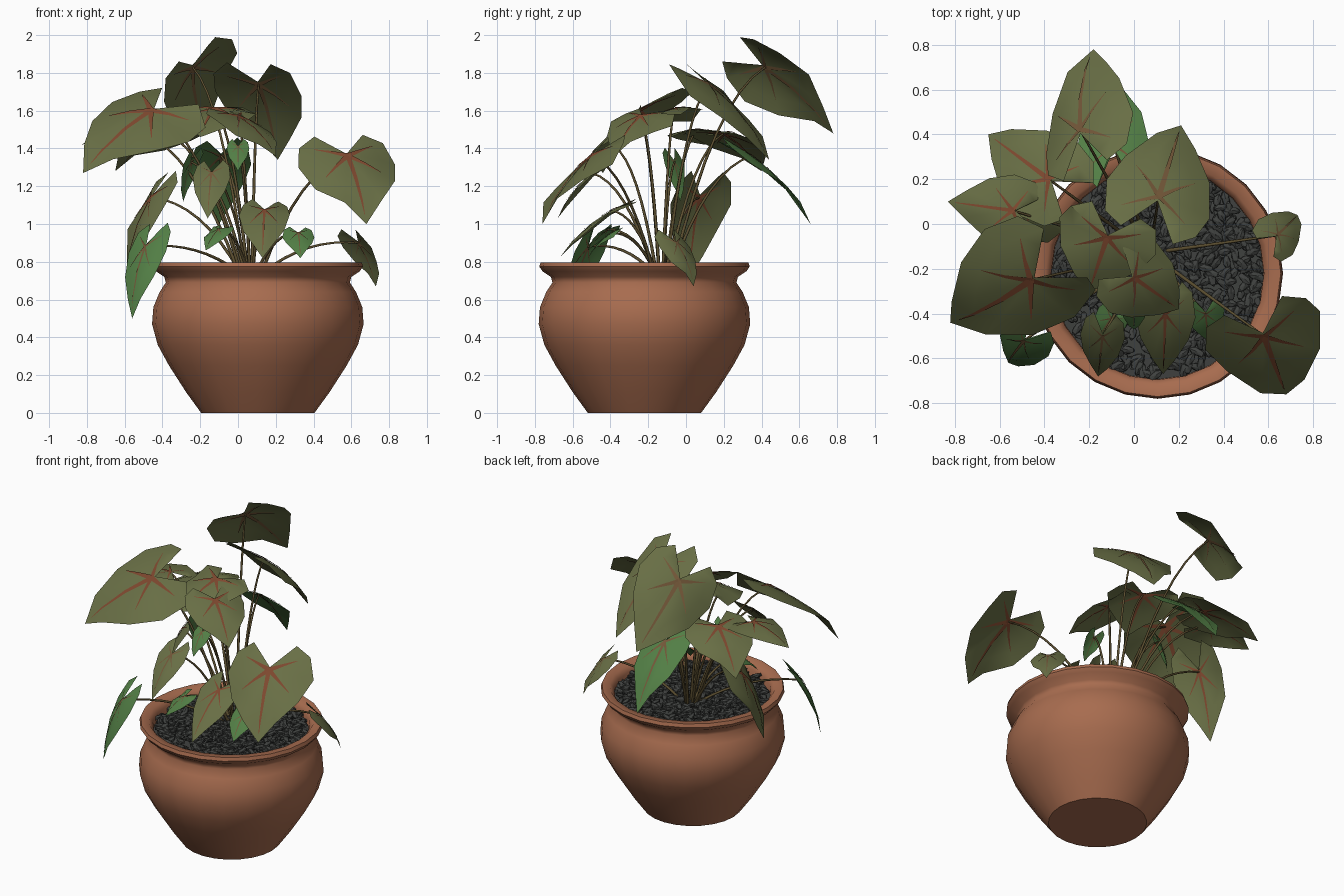
import bpy, bmesh, math, random
from mathutils import Vector, Matrix

random.seed(4)
if "Cube" in bpy.data.objects:
    bpy.data.objects.remove(bpy.data.objects["Cube"])

AXIS = Vector((0.105, -0.22, 0))      # pot centre
ROOT = Vector((0.07, -0.13, 0.74))    # where the stems gather


def material(name, r, g, b):
    m = bpy.data.materials.new(name)
    m.use_nodes = True
    m.diffuse_color = (r, g, b, 1)
    shader = m.node_tree.nodes["Principled BSDF"]
    shader.inputs["Base Color"].default_value = (r, g, b, 1)
    shader.inputs["Roughness"].default_value = 0.8
    return m


TERRACOTTA = material("terracotta", 0.39, 0.15, 0.078)
PEBBLE = material("dark pebble", 0.05, 0.053, 0.05)
OLIVE = material("olive leaf", 0.14, 0.158, 0.06)
GREEN = material("fresh green leaf", 0.085, 0.21, 0.06)
RED_VEIN = material("red vein", 0.21, 0.065, 0.028)
FAINT_VEIN = material("faint brown vein", 0.17, 0.095, 0.04)
STEM = material("brown stem", 0.11, 0.08, 0.03)


def finish(name, bm, mats, angle=None):
    mesh = bpy.data.meshes.new(name)
    bm.to_mesh(mesh)
    bm.free()
    obj = bpy.data.objects.new(name, mesh)
    bpy.context.collection.objects.link(obj)
    for m in mats:
        mesh.materials.append(m)
    if angle:
        bpy.ops.object.select_all(action='DESELECT')
        obj.select_set(True)
        bpy.context.view_layer.objects.active = obj
        bpy.ops.object.shade_smooth_by_angle(angle=math.radians(angle))


def revolve(name, profile, mat, sides):
    bm = bmesh.new()
    verts = [bm.verts.new(AXIS + Vector((r, 0, z))) for r, z in profile]
    edges = [bm.edges.new(pair) for pair in zip(verts, verts[1:])]
    bmesh.ops.spin(bm, geom=verts + edges, cent=AXIS, axis=(0, 0, 1),
                   angle=math.tau, steps=sides)
    bmesh.ops.remove_doubles(bm, verts=bm.verts, dist=0.0005)
    bmesh.ops.recalc_face_normals(bm, faces=bm.faces)
    finish(name, bm, [mat], 50)


# Pot with flared rim, and the soil bed inside
revolve("pot", [(0, 0), (0.30, 0), (0.38, 0.11), (0.47, 0.25), (0.53, 0.36),
                (0.56, 0.47), (0.553, 0.56), (0.52, 0.64), (0.487, 0.69),
                (0.495, 0.72), (0.54, 0.75), (0.557, 0.775), (0.55, 0.797),
                (0.50, 0.793), (0.475, 0.76), (0.47, 0.66)], TERRACOTTA, 24)
revolve("soil", [(0, 0.73), (0.48, 0.715)], PEBBLE, 24)

# Pebbles scattered over the soil
bm = bmesh.new()
for i in range(750):
    r, a = 0.46 * math.sqrt(random.random()), random.uniform(0, math.tau)
    spot = AXIS + Vector((r * math.cos(a), r * math.sin(a), random.uniform(0.725, 0.755)))
    turn = Matrix.Rotation(random.uniform(0, math.tau), 4, 'Z') @ \
        Matrix.Rotation(random.uniform(-0.4, 0.4), 4, 'Y')
    shape = Matrix.Diagonal((random.uniform(0.033, 0.046), 0.019, 0.014, 1))
    bmesh.ops.create_icosphere(bm, subdivisions=1, radius=1,
                               matrix=Matrix.Translation(spot) @ turn @ shape)
finish("pebbles", bm, [PEBBLE])

# Half outline of a heart-shaped leaf from tip to notch: along, across
HALF = [(1, 0), (0.74, 0.38), (0.42, 0.8), (0.06, 1), (-0.24, 0.86), (-0.38, 0.5), (-0.04, 0)]
OUTLINE = HALF + [(u, -v) for u, v in HALF[-2:0:-1]]
RINGS = (0.35, 0.7, 1)
VEIN_SPOKES = (0, 2, 4, 8, 10)


def add_leaf(name, base, tip, width, mat, vein, side=None):
    base, tip = Vector(base), Vector(tip)
    along = tip - base
    length = along.length
    along.normalize()
    across = Vector(side) if side else along.cross(Vector((0, 0, 1)))
    across = (across - along * across.dot(along)).normalized()
    normal = across.cross(along)
    if normal.z < 0:
        across, normal = -across, -normal
    half = width / 2

    def point(u, v, lift=0.0):
        h = 0.25 * length * u * (1 - u) - 0.2 * half * v * v + lift
        return base + along * u * length + across * v * half + normal * h

    bm = bmesh.new()
    centre = bm.verts.new(point(0, 0))
    spokes = []
    for u, v in OUTLINE:
        wave = random.uniform(-0.06, 0.06) * width if v else 0
        spokes.append([bm.verts.new(point(u * f, v * f, wave * f * f)) for f in RINGS])
    for a, b in zip(spokes, spokes[1:] + spokes[:1]):
        bm.faces.new((centre, a[0], b[0]))
        for k in range(len(RINGS) - 1):
            bm.faces.new((a[k], a[k + 1], b[k + 1], b[k]))
    bmesh.ops.recalc_face_normals(bm, faces=bm.faces)

    # Tapered veins lying on both faces of the leaf
    for s in VEIN_SPOKES:
        path = [centre.co.copy()] + [v.co.copy() for v in spokes[s][:2]]
        if s == 0:
            path.append(path[-1].lerp(spokes[s][2].co, 0.6))
        out = normal.cross(path[1] - path[0]).normalized()
        for lift in (0.004, -0.004):
            rows = []
            for k, p in enumerate(path):
                w = 0.025 * width * (1.1 - k / (len(path) - 1))
                rows.append([bm.verts.new(p + normal * lift + out * d) for d in (-w, w)])
            for (a, b), (c, d) in zip(rows, rows[1:]):
                bm.faces.new((a, b, d, c)).material_index = 1
    finish(name, bm, [mat, vein], 40)


# Leaves: name, stem joint, tip, width, optional sideways direction
RED_VEINED = [
    ("back_right_side_leaf", (-0.38, 0.2, 1.48), (-0.65, 0.4, 1.28), 0.42),
    ("outer_side_leaf", (-0.54, 0.06, 1.5), (-0.83, 0.1, 1.42), 0.32),
    ("large_side_leaf", (-0.46, -0.25, 1.6), (-0.82, -0.44, 1.27), 0.6, (-0.05, 0.46, 0.45)),
    ("drooping_side_leaf", (-0.46, 0.07, 1.14), (-0.59, 0.02, 0.72), 0.34),
    ("upper_centre_leaf", (-0.12, -0.06, 1.61), (-0.2, -0.3, 1.46), 0.46),
    ("front_centre_leaf", (0, -0.24, 1.57), (0.2, -0.38, 1.36), 0.38),
    ("front_low_leaf", (0.14, -0.4, 1.07), (0.13, -0.67, 0.82), 0.27),
    ("large_left_leaf", (0.58, -0.5, 1.36), (0.68, -0.76, 1.0), 0.54, (0.45, 0.14, 0.02)),
]
FAINT_VEINED = [
    ("tall_back_leaf", (-0.24, 0.42, 1.83), (-0.18, 0.78, 1.48), 0.5, (0.22, -0.1, 0.38)),
    ("upper_back_leaf", (0.11, 0.12, 1.74), (0.21, 0.44, 1.34), 0.49),
    ("front_hanging_leaf", (-0.14, -0.5, 1.27), (-0.16, -0.68, 1.03), 0.2),
    ("small_left_leaf", (0.64, -0.05, 0.9), (0.73, 0.04, 0.67), 0.22),
]
GREEN_LEAVES = [
    ("green_back_leaf", (-0.09, 0.35, 1.36), (-0.1, 0.66, 1.0), 0.32),
    ("green_rim_leaf", (-0.49, -0.52, 0.88), (-0.56, -0.62, 0.5), 0.25, (0.25, -0.25, 0)),
    ("green_sprout_a", (0.32, -0.4, 0.95), (0.33, -0.52, 0.82), 0.17),
    ("green_sprout_b", (-0.1, -0.42, 0.97), (-0.17, -0.52, 0.86), 0.15),
    ("green_centre_leaf", (0, -0.38, 1.41), (0, -0.47, 1.28), 0.12),
    ("green_inner_leaf", (-0.25, -0.06, 1.33), (-0.29, -0.03, 1.12), 0.13),
]

stems = bpy.data.curves.new("stems", 'CURVE')
stems.dimensions = '3D'
stems.bevel_depth = 0.0075
stems.bevel_resolution = 1
for leaves, mat, vein in ((RED_VEINED, OLIVE, RED_VEIN),
                          (FAINT_VEINED, OLIVE, FAINT_VEIN),
                          (GREEN_LEAVES, GREEN, FAINT_VEIN)):
    for name, base, tip, width, *side in leaves:
        add_leaf(name, base, tip, width, mat, vein, *side)
        # Arching stem from the soil to the leaf joint
        end = Vector(base)
        start = ROOT + (end - ROOT) * Vector((0.15, 0.15, 0)).length * 0.5
        start.z = ROOT.z
        bend = start.lerp(end, 0.45)
        bend.z = start.z + 0.8 * (end.z - start.z) + 0.06
        spline = stems.splines.new('POLY')
        spline.points.add(8)
        for k, p in enumerate(spline.points):
            t = k / 8
            q = start.lerp(bend, t).lerp(bend.lerp(end, t), t)
            p.co = (*q, 1)
            p.radius = 1.2 - 0.5 * t
stem_obj = bpy.data.objects.new("stems", stems)
bpy.context.collection.objects.link(stem_obj)
stems.materials.append(STEM)
